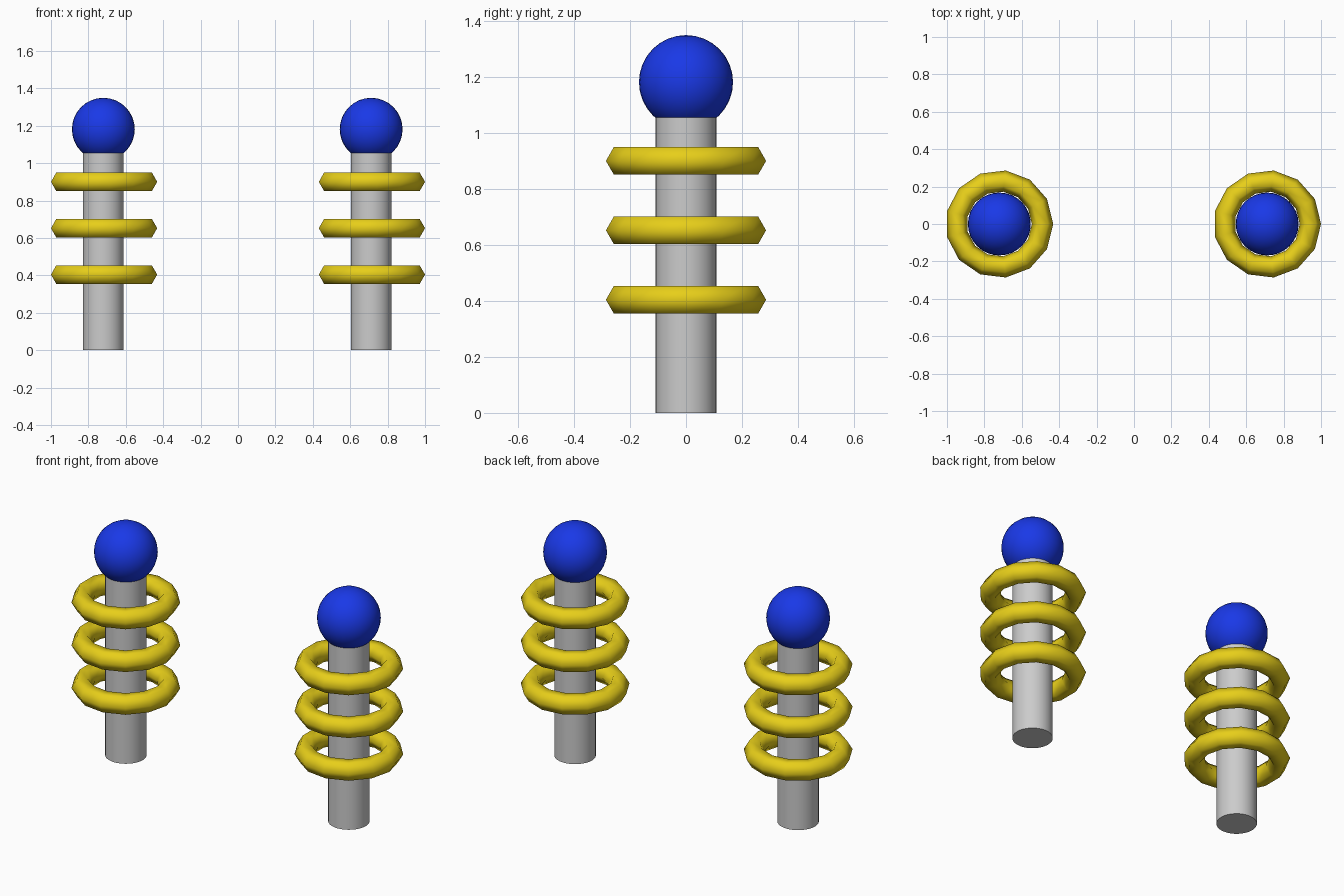
import bpy
import math
from mathutils import Vector

if "Cube" in bpy.data.objects:
    bpy.data.objects.remove(bpy.data.objects["Cube"])

POST_X = 0.716          # distance of each post from the middle
SHIFT = -0.004          # keeps the odd-sided rings centred in x
RING_HEIGHTS = (0.404, 0.652, 0.90)


def paint(name, rgb):
    mat = bpy.data.materials.new(name)
    mat.diffuse_color = (*rgb, 1.0)
    mat.use_nodes = True
    mat.node_tree.nodes["Principled BSDF"].inputs["Base Color"].default_value = mat.diffuse_color
    return mat


def finish(name, mat=None, by_angle=False):
    ob = bpy.context.object
    ob.name = ob.data.name = name
    if by_angle:
        bpy.ops.object.shade_smooth_by_angle(angle=math.radians(40))
    else:
        bpy.ops.object.shade_smooth()
    if mat:
        ob.data.materials.append(mat)
    return ob


yellow = paint("yellow", (0.80, 0.62, 0.01))
blue = paint("blue", (0.01, 0.04, 0.80))

for side, sign in (("left", -1), ("right", 1)):
    x = sign * POST_X + SHIFT

    # Upright post, its top just inside the ball
    bpy.ops.mesh.primitive_cylinder_add(vertices=32, radius=0.109, depth=1.07,
                                        location=(x, 0, 0.535))
    finish(f"{side}_post", by_angle=True)

    # Ball on top
    bpy.ops.mesh.primitive_uv_sphere_add(segments=32, ring_count=16, radius=0.168,
                                         location=(x, 0, 1.181))
    finish(f"{side}_ball", blue)

    # Three floating rings with a hexagonal section
    for i, z in enumerate(RING_HEIGHTS, 1):
        bpy.ops.mesh.primitive_torus_add(major_segments=13, minor_segments=6,
                                         major_radius=0.231, minor_radius=0.057,
                                         location=(x, 0, z))
        finish(f"{side}_ring_{i}", yellow)
